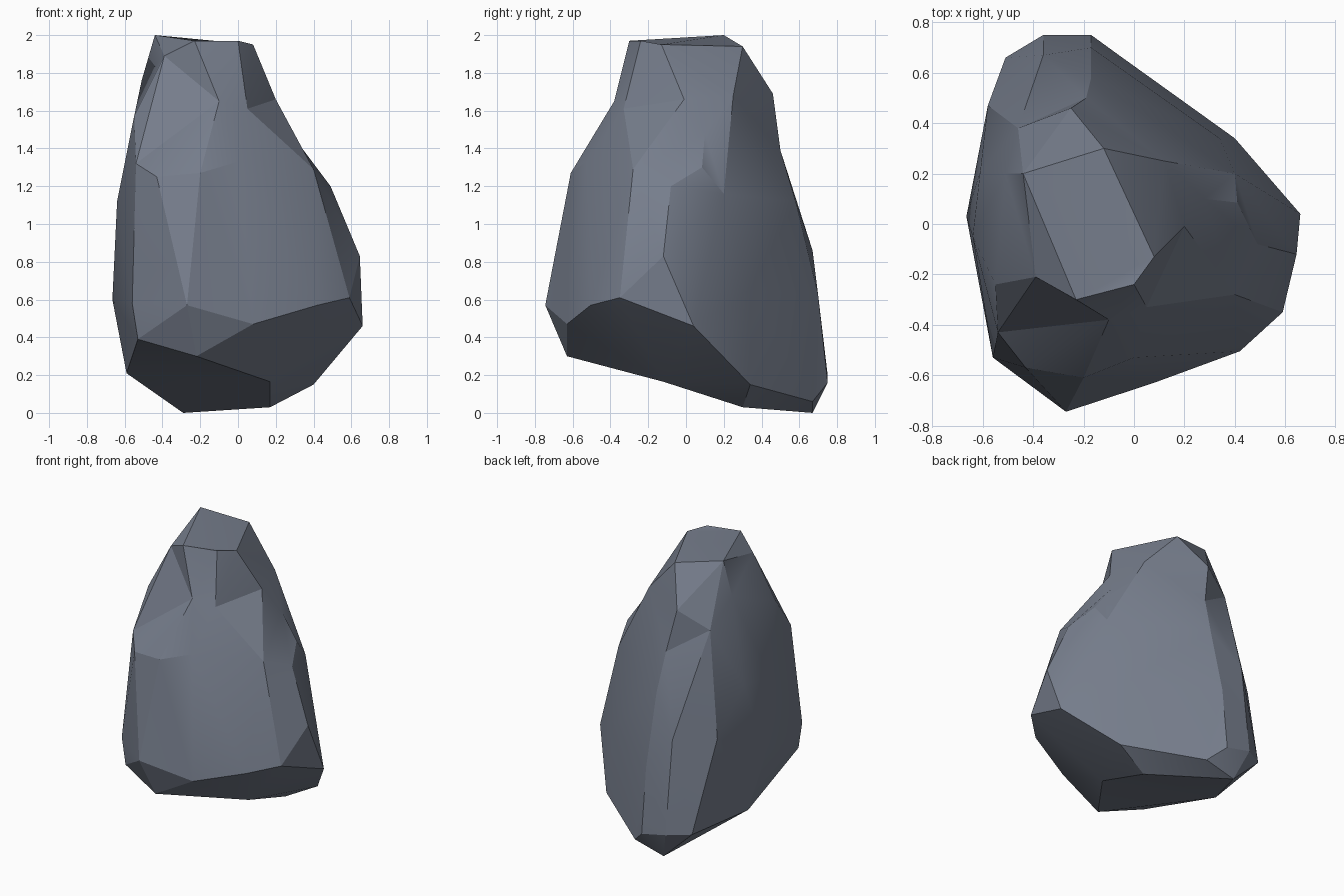
import bpy, bmesh, math
from mathutils import Vector

if "Cube" in bpy.data.objects:
    bpy.data.objects.remove(bpy.data.objects["Cube"])

# Corner points of the boulder, grouped by height
CORNERS = [
    # top plateau
    (-.44, .2, 2), (-.12, .3, 1.94), (.08, -.13, 1.95), (0, -.24, 1.97), (-.23, -.3, 1.97), (-.39, -.21, 1.89),
    # shoulders
    (-.51, .2, 1.76), (-.25, .46, 1.69), (-.46, .38, 1.57), (.12, .25, 1.68), (.2, -.01, 1.66),
    (.05, -.33, 1.61), (-.1, -.38, 1.65), (-.55, -.24, 1.57),
    # upper body
    (.28, .1, 1.48), (.41, .085, 1.3), (.4, -.28, 1.29), (0, -.53, 1.33), (-.2, -.61, 1.27),
    (-.43, -.57, 1.25), (-.54, -.43, 1.32), (-.19, .5, 1.39),
    # middle
    (.49, -.08, 1.2), (.4, .2, 1.16), (-.17, .58, 1.12), (-.64, -.05, 1.12), (-.61, .21, 1.15),
    (.645, -.12, .83), (-.36, .67, .86), (-.58, .47, .85),
    # widest belt
    (.66, .04, .46), (.59, -.35, .61), (.42, -.505, .57), (.08, -.63, .47), (-.27, -.745, .57),
    (-.56, -.53, .58), (-.665, .03, .6), (.34, .34, .65), (-.17, .7, .62),
    # sloping underside
    (-.22, -.63, .3), (-.53, -.53, .39), (-.59, .13, .21), (-.51, .66, .21), (-.36, .75, .2),
    (-.17, .75, .16), (-.29, .67, 0), (-.06, .67, .06), (.17, .3, .03), (.4, .34, .15), (.17, -.12, .165),
]
CORNERS = [Vector(p) for p in CORNERS]
CENTRE = Vector((-.06, 0, .95))


def volume(a, b, c):
    return (a - CENTRE).dot((b - CENTRE).cross(c - CENTRE))


def fill_one_crease(bm):
    """Turn one inward crease into a shorter outward ridge; False when none is left."""
    for e in bm.edges:
        l1, l2 = e.link_loops
        a, b = l1.vert, l1.link_loop_next.vert
        p, q = l1.link_loop_prev.vert, l2.link_loop_prev.vert
        normal = (b.co - a.co).cross(p.co - a.co).normalized()
        if (q.co - a.co).dot(normal) < 0.004:
            continue
        if (p.co - q.co).length > 1.0 * e.calc_length():
            continue
        if any(q in k.verts for k in p.link_edges):
            continue
        if volume(a.co, q.co, p.co) > .01 and volume(q.co, b.co, p.co) > .01:
            if bmesh.utils.edge_rotate(e, True):
                return True
    return False


# Connect the corners by wrapping their directions around a sphere
bm = bmesh.new()
pairs = []
for p in CORNERS:
    d = p - CENTRE
    d = Vector((d.x / .65, d.y / .65, d.z)).normalized()
    pairs.append((bm.verts.new(d), p))
bmesh.ops.convex_hull(bm, input=bm.verts[:])
for v, p in pairs:
    if v.is_valid:
        v.co = p
bmesh.ops.recalc_face_normals(bm, faces=bm.faces[:])
for _ in range(300):
    if not fill_one_crease(bm):
        break
bmesh.ops.recalc_face_normals(bm, faces=bm.faces[:])

# Facets: soft across shallow edges, sharp elsewhere
for f in bm.faces:
    f.smooth = True
for e in bm.edges:
    e.smooth = e.calc_face_angle(0) < math.radians(20)

mesh = bpy.data.meshes.new("boulder")
bm.to_mesh(mesh)
bm.free()
boulder = bpy.data.objects.new("boulder", mesh)
bpy.context.collection.objects.link(boulder)

stone = bpy.data.materials.new("slate grey stone")
stone.diffuse_color = (.18, .205, .26, 1)
stone.use_nodes = True
stone.node_tree.nodes["Principled BSDF"].inputs["Base Color"].default_value = stone.diffuse_color
mesh.materials.append(stone)
